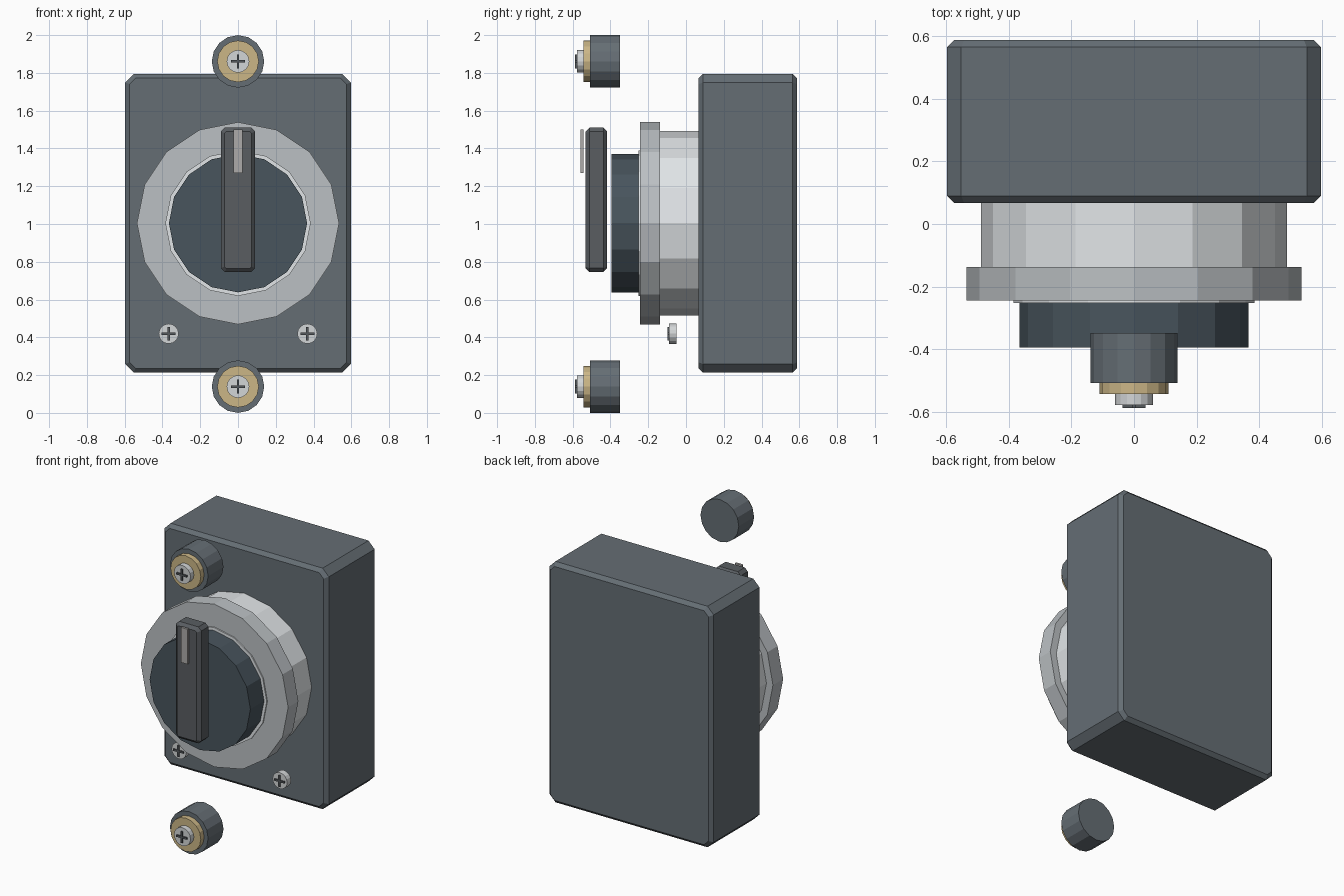
import bpy, bmesh
from math import pi, cos, sin
from mathutils import Vector

if "Cube" in bpy.data.objects:
    bpy.data.objects.remove(bpy.data.objects["Cube"])


def mat(name, rgb):
    m = bpy.data.materials.new(name)
    m.diffuse_color = (*rgb, 1)
    m.use_nodes = True
    m.node_tree.nodes["Principled BSDF"].inputs["Base Color"].default_value = m.diffuse_color
    return m


CASE = mat("case_grey", (0.13, 0.155, 0.175))
KNOB = mat("knob_dark", (0.065, 0.09, 0.11))
GRIP = mat("grip_grey", (0.10, 0.11, 0.12))
PALE = mat("pale_plastic", (0.75, 0.78, 0.80))
RING = mat("ring_grey", (0.50, 0.53, 0.55))
BRASS = mat("brass", (0.60, 0.47, 0.24))
STEEL = mat("steel", (0.65, 0.67, 0.68))
SLOT = mat("slot_dark", (0.09, 0.10, 0.11))
MARK = mat("marker", (0.42, 0.41, 0.40))


def finish(bm, name, material):
    bmesh.ops.recalc_face_normals(bm, faces=bm.faces[:])
    me = bpy.data.meshes.new(name)
    bm.to_mesh(me)
    bm.free()
    me.materials.append(material)
    ob = bpy.data.objects.new(name, me)
    bpy.context.collection.objects.link(ob)
    return ob


def loft(name, sections, material):
    """Closed solid through sections [(y, [(x, z), ...]), ...]."""
    bm = bmesh.new()
    rings = [[bm.verts.new((x, y, z)) for x, z in pts] for y, pts in sections]
    for a, b in zip(rings, rings[1:]):
        for i in range(len(a)):
            j = (i + 1) % len(a)
            bm.faces.new((a[i], a[j], b[j], b[i]))
    bm.faces.new(rings[0])
    bm.faces.new(rings[-1])
    return finish(bm, name, material)


def disc(name, x, z, r, y0, y1, material, n=16):
    pts = [(x + r * sin(2 * pi * i / n), z + r * cos(2 * pi * i / n)) for i in range(n)]
    return loft(name, [(y0, pts), (y1, pts)], material)


def octagon(hx, z0, z1, c):
    return [(-hx + c, z0), (hx - c, z0), (hx, z0 + c), (hx, z1 - c),
            (hx - c, z1), (-hx + c, z1), (-hx, z1 - c), (-hx, z0 + c)]


def case_block(name, hx, z0, z1, y0, y1, corner, rim, material):
    """Block with cut corners and a chamfer round its front and back faces."""
    big = octagon(hx, z0, z1, corner)
    small = octagon(hx - rim, z0 + rim, z1 - rim, corner - rim * 0.59)
    return loft(name, [(y0, small), (y0 + rim, big), (y1 - rim, big), (y1, small)], material)


def box(name, x0, x1, y0, y1, z0, z1, material):
    pts = [(x0, z0), (x1, z0), (x1, z1), (x0, z1)]
    return loft(name, [(y0, pts), (y1, pts)], material)


def cross(name, x, z, y0, y1, material, a=0.037, w=0.006):
    pts = [(w, w), (a, w), (a, -w), (w, -w), (w, -a), (-w, -a),
           (-w, -w), (-a, -w), (-a, w), (-w, w), (-w, a), (w, a)]
    pts = [(x + px, z + pz) for px, pz in pts]
    return loft(name, [(y0, pts), (y1, pts)], material)


# Housing
case_block("housing", 0.597, 0.213, 1.795, 0.067, 0.588, 0.045, 0.023, CASE)

# Stepped dial
CZ = 1.004
disc("collar", 0, CZ, 0.488, -0.138, 0.067, PALE)
disc("bezel_ring", 0, CZ, 0.535, -0.244, -0.138, RING)
disc("bezel_lip", 0, CZ, 0.385, -0.252, -0.244, PALE)
disc("knob", 0, CZ, 0.366, -0.394, -0.252, KNOB)

# Grip bar with chamfered edges, and its pointer strip
case_block("grip_bar", 0.091, 0.745, 1.51, -0.531, -0.418, 0.021, 0.02, GRIP)
box("pointer", -0.025, 0.025, -0.558, -0.543, 1.27, 1.50, MARK)

# Mounting posts above and below
for tag, z in (("upper", 1.861), ("lower", 0.139)):
    disc(tag + "_post", 0, z, 0.139, -0.508, -0.349, CASE)
    disc(tag + "_washer", 0, z, 0.110, -0.543, -0.508, BRASS)
    disc(tag + "_screw", 0, z, 0.060, -0.578, -0.543, STEEL)
    cross(tag + "_screw_slot", 0, z, -0.588, -0.578, SLOT)

# Small cover screws
for tag, x in (("left", -0.367), ("right", 0.367)):
    disc(tag + "_cover_screw", x, 0.419, 0.053, -0.090, -0.049, STEEL)
    cross(tag + "_cover_slot", x, 0.419, -0.099, -0.090, SLOT)
